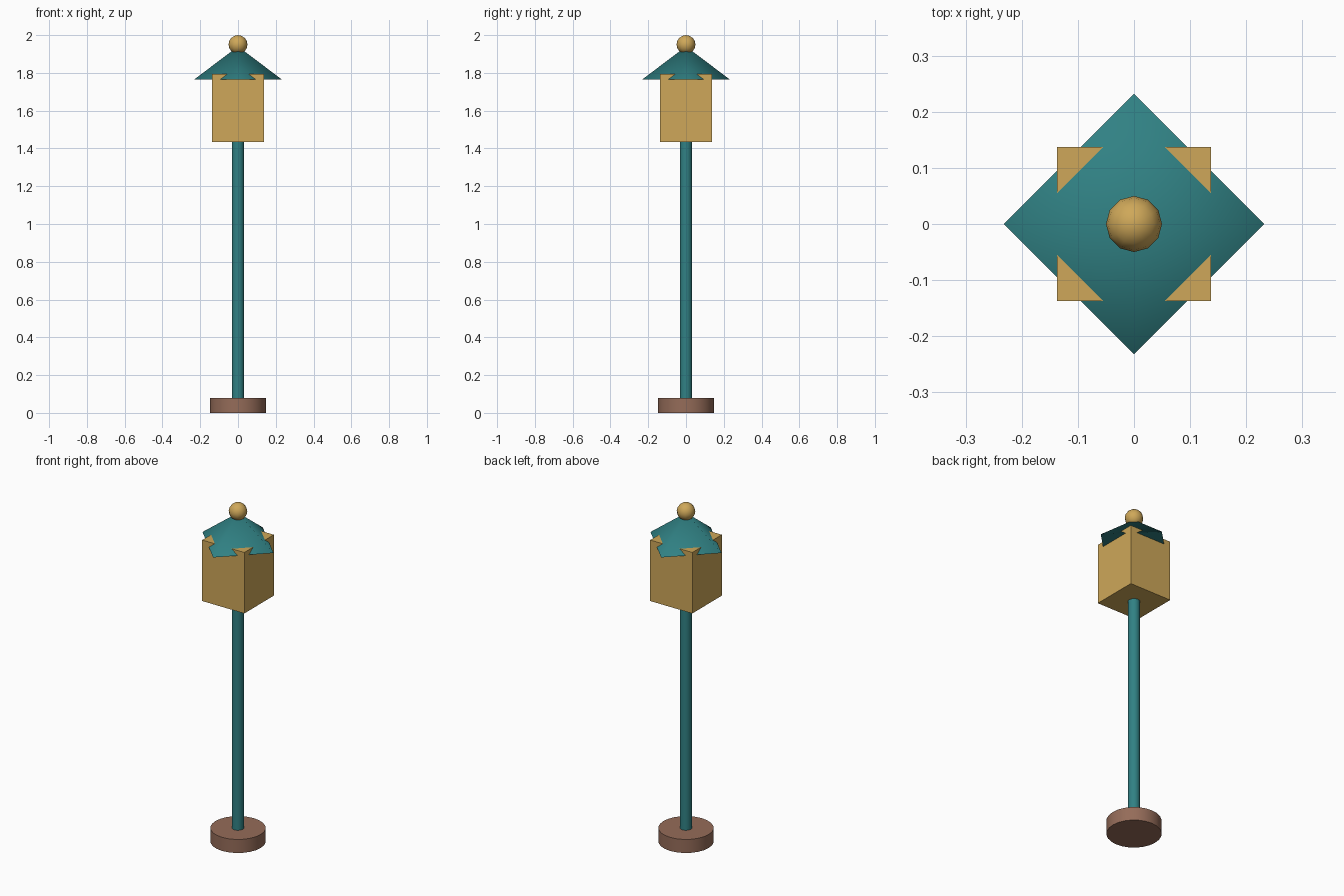
import bpy, math

if "Cube" in bpy.data.objects:
    bpy.data.objects.remove(bpy.data.objects["Cube"])


def material(name, rgb):
    m = bpy.data.materials.new(name)
    m.diffuse_color = (*rgb, 1)
    m.use_nodes = True
    m.node_tree.nodes["Principled BSDF"].inputs["Base Color"].default_value = m.diffuse_color
    return m


TEAL = material("teal", (0.03, 0.22, 0.23))
BRASS = material("warm_yellow", (0.62, 0.39, 0.10))
BROWN = material("brown", (0.30, 0.15, 0.10))


def finish(name, mat, angle=None):
    ob = bpy.context.object
    ob.name = name
    ob.data.materials.append(mat)
    if angle:
        bpy.ops.object.shade_smooth_by_angle(angle=math.radians(angle))
    return ob


def cylinder(name, mat, sides, r, z0, z1):
    bpy.ops.mesh.primitive_cylinder_add(vertices=sides, radius=r, depth=z1 - z0,
                                        location=(0, 0, (z0 + z1) / 2))
    return finish(name, mat, 40)


# Round foot and slim post
cylinder("base", BROWN, 24, 0.148, 0, 0.08)
cylinder("post", TEAL, 12, 0.033, 0.08, 1.435)

# Lantern box
bpy.ops.mesh.primitive_cube_add(size=1, location=(0, 0, 1.615))
bpy.context.object.scale = (0.275, 0.275, 0.36)
bpy.ops.object.transform_apply(location=False, rotation=False, scale=True)
finish("lantern_box", BRASS)

# Four-sided roof, corners on the axes, softly shaded across its ridges
bpy.ops.mesh.primitive_cone_add(vertices=4, radius1=0.232, depth=0.175,
                                location=(0, 0, 1.765 + 0.0875))
finish("roof", TEAL, 70)

# Ball finial
bpy.ops.mesh.primitive_uv_sphere_add(segments=12, ring_count=8, radius=0.05,
                                     location=(0, 0, 1.95))
finish("finial", BRASS, 60)
